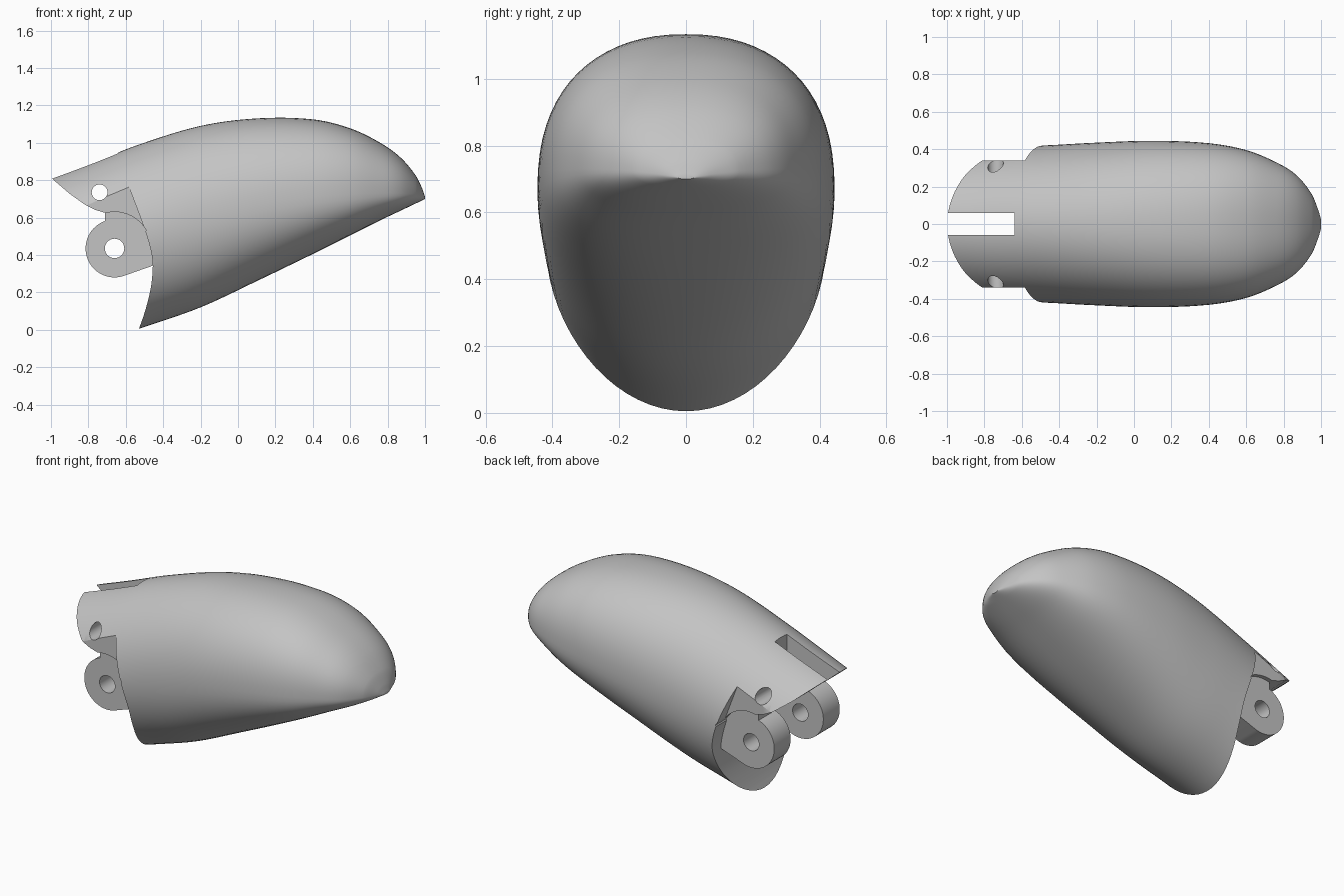
import bpy, bmesh, math
from mathutils import Vector

old = bpy.data.objects.get("Cube")
if old:
    bpy.data.objects.remove(old, do_unlink=True)

grey = bpy.data.materials.new("plain grey")
grey.use_nodes = True
tone = (0.55, 0.55, 0.55, 1)
grey.diffuse_color = tone
grey.node_tree.nodes["Principled BSDF"].inputs["Base Color"].default_value = tone

PIVOT = (-0.66, 0.435)
PIN = (-0.74, 0.735)


def make_object(name, bm):
    bmesh.ops.recalc_face_normals(bm, faces=bm.faces)
    mesh = bpy.data.meshes.new(name)
    bm.to_mesh(mesh)
    bm.free()
    mesh.materials.append(grey)
    obj = bpy.data.objects.new(name, mesh)
    bpy.context.collection.objects.link(obj)
    return obj


def arc(centre, radius, start, end, steps=32):
    angles = [math.radians(start + (end - start) * i / steps) for i in range(steps + 1)]
    return [(centre[0] + radius * math.cos(a), centre[1] + radius * math.sin(a)) for a in angles]


def prism(name, outline, y0, y1):
    """Side outline in x and z, extruded along y."""
    bm = bmesh.new()
    face = bm.faces.new([bm.verts.new((x, y0, z)) for x, z in outline])
    moved = bmesh.ops.extrude_face_region(bm, geom=[face])["geom"]
    bmesh.ops.translate(bm, vec=(0, y1 - y0, 0),
                        verts=[v for v in moved if isinstance(v, bmesh.types.BMVert)])
    return make_object(name, bm)


def cut(obj, cutter):
    cutter.hide_render = True
    mod = obj.modifiers.new("cut", 'BOOLEAN')
    mod.operation = 'DIFFERENCE'
    mod.solver = 'EXACT'
    mod.object = cutter
    bpy.context.view_layer.objects.active = obj
    bpy.ops.object.modifier_apply(modifier=mod.name)
    bpy.data.objects.remove(cutter, do_unlink=True)


def smooth(obj):
    bpy.ops.object.select_all(action='DESELECT')
    obj.select_set(True)
    bpy.context.view_layer.objects.active = obj
    bpy.ops.object.shade_smooth_by_angle(angle=math.radians(30))


def spline(rows, steps):
    """Smooth curve through the rows, with slopes taken against the first column."""
    points = [Vector(r) for r in rows]
    last = len(points) - 1
    slopes = []
    for i in range(last + 1):
        a, b = points[max(i - 1, 0)], points[min(i + 1, last)]
        slopes.append((b - a) / (b[0] - a[0]))
    result = []
    for i in range(last):
        p, q = points[i], points[i + 1]
        h = q[0] - p[0]
        for k in range(steps):
            t = k / steps
            result.append(p * (2*t**3 - 3*t**2 + 1) + q * (3*t**2 - 2*t**3)
                          + slopes[i] * h * (t**3 - 2*t**2 + t)
                          + slopes[i + 1] * h * (t**3 - t**2))
    return result + [points[-1]]


def rounded(value, power):
    return math.copysign(abs(value) ** (2 / power), value)


# Body stations: x, top, bottom, height of widest point, half width, squareness
stations = (
    (-1.1, 0.775, -0.18, 0.25, 0.395, 2),
    (-0.8, 0.885, -0.09, 0.38, 0.415, 2),
    (-0.53, 0.99, 0.005, 0.50, 0.418, 2),
    (-0.2, 1.09, 0.12, 0.60, 0.435, 2.1),
    (0.1, 1.13, 0.26, 0.67, 0.445, 2.2),
    (0.4, 1.125, 0.405, 0.71, 0.432, 2.3),
    (0.6, 1.077, 0.505, 0.725, 0.395, 2.4),
    (0.76, 1.0, 0.585, 0.73, 0.33, 2.4),
    (0.87, 0.92, 0.637, 0.73, 0.26, 2.4),
    (0.95, 0.825, 0.675, 0.725, 0.16, 2.3),
    (0.985, 0.755, 0.692, 0.715, 0.075, 2.1),
    (1.0, 0.71, 0.70, 0.705, 0.025, 2))

# Rounded body lofted through egg-shaped sections
SIDES = 72
bm = bmesh.new()
rings = []
for x, top, bottom, middle, width, power in spline(stations, 6):
    ring = []
    for i in range(SIDES):
        a = math.tau * i / SIDES
        s = rounded(math.sin(a), power)
        z = middle + s * (top - middle if s > 0 else middle - bottom)
        ring.append(bm.verts.new((x, width * rounded(math.cos(a), power), z)))
    rings.append(ring)
for a, b in zip(rings, rings[1:]):
    for i in range(SIDES):
        j = (i + 1) % SIDES
        bm.faces.new((a[i], a[j], b[j], b[i]))
bm.faces.new(rings[0])
bm.faces.new(rings[-1])
body = make_object("fingertip_body", bm)

# Curved open end, listed from the bottom up as height and x
end_rows = ((-0.2, -0.63), (0.005, -0.53), (0.19, -0.473), (0.325, -0.456),
            (0.41, -0.463), (0.525, -0.495), (0.755, -0.58))
end_curve = [(x, z) for z, x in reversed(spline(end_rows, 5))]

# Hollow under the tongue, with a round clearance about the hinge
clearance = arc(PIVOT, 0.195, 104, 30)
under = [(-1.3, -0.2), (-1.3, 1.06), (-1.0, 0.813), (-0.9, 0.727), (-0.82, 0.67), (-0.76, 0.64)]
under += clearance + [p for p in end_curve if p[1] < clearance[-1][1]]
cut(body, prism("under_cutter", under, -0.7, 0.7))

# Flat cheeks on both sides of the tongue
cheek = [(-1.3, -0.2), (-1.3, 1.3), (-0.72, 1.3)] + end_curve
for side in (-1, 1):
    cut(body, prism("cheek_cutter", cheek, side * 0.34, side * 0.7))

# Slot in the tongue and the cross pin hole
slot = [(-1.3, 0.45), (-0.64, 0.45), (-0.64, 1.3), (-1.3, 1.3)]
cut(body, prism("slot_cutter", slot, -0.058, 0.058))
cut(body, prism("pin_cutter", arc(PIN, 0.042, 0, 360)[:-1], -0.7, 0.7))
smooth(body)

# Pair of hinge lugs
lug = arc(PIVOT, 0.155, 109, 287) + [(-0.42, 0.355), (-0.42, 0.5), (-0.5, 0.65), (-0.69, 0.65), (-0.71, 0.632)]
for name, side in (("front_hinge_lug", -1), ("back_hinge_lug", 1)):
    obj = prism(name, lug, side * 0.157, side * 0.315)
    cut(obj, prism("hinge_cutter", arc(PIVOT, 0.052, 0, 360)[:-1], -0.7, 0.7))
    smooth(obj)
